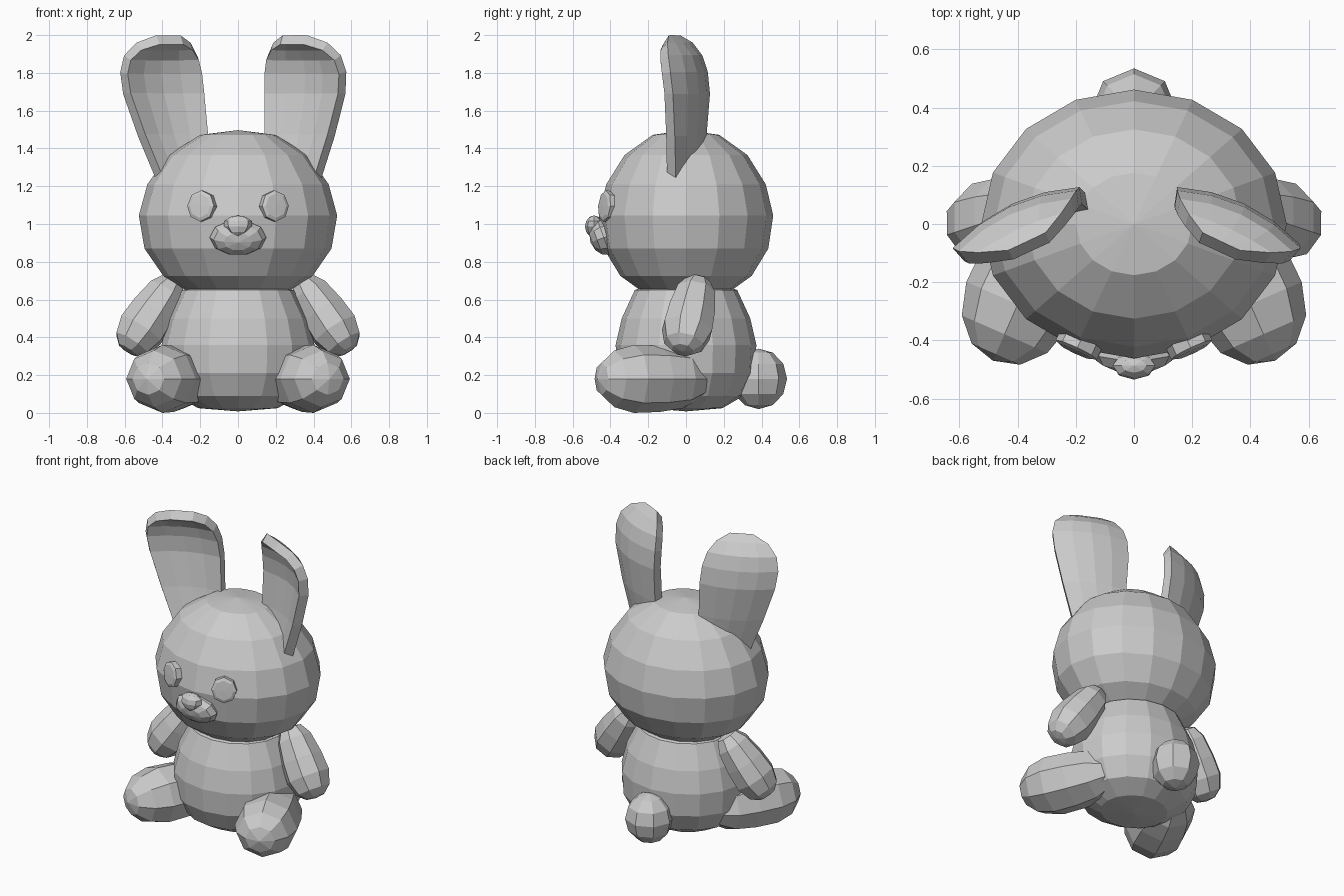
import bpy, bmesh, math
from mathutils import Matrix, Vector

cube = bpy.data.objects.get("Cube")
if cube:
    bpy.data.objects.remove(cube, do_unlink=True)

grey = bpy.data.materials.new("plush_grey")
grey.use_nodes = True
grey.diffuse_color = (0.6, 0.6, 0.6, 1)
grey.node_tree.nodes["Principled BSDF"].inputs["Base Color"].default_value = (0.6, 0.6, 0.6, 1)


def finish(name, bm):
    bmesh.ops.recalc_face_normals(bm, faces=bm.faces[:])
    mesh = bpy.data.meshes.new(name)
    bm.to_mesh(mesh)
    bm.free()
    mesh.materials.append(grey)
    obj = bpy.data.objects.new(name, mesh)
    bpy.context.scene.collection.objects.link(obj)
    return obj


def lathe(name, profile, segs, matrix=Matrix(), sx=1.0, sy=1.0):
    """Revolve (radius, height) points round local z; zero radius makes a pole."""
    bm = bmesh.new()
    rings = []
    for r, z in profile:
        count = segs if r > 0 else 1
        rings.append([bm.verts.new(matrix @ Vector((
            r * sx * math.cos(math.tau * i / segs),
            r * sy * math.sin(math.tau * i / segs), z))) for i in range(count)])
    for a, b in zip(rings, rings[1:]):
        for i in range(segs):
            j = (i + 1) % segs
            corners = [a[i % len(a)], a[j % len(a)], b[j % len(b)], b[i % len(b)]]
            bm.faces.new(list(dict.fromkeys(corners)))
    return finish(name, bm)


def limb(name, start, end, profile, segs, sx=1.0, sy=1.0):
    """Lathe along the line from start to end, heights as fractions of its length."""
    start, end = Vector(start), Vector(end)
    axis = end - start
    matrix = Matrix.Translation(start) @ axis.to_track_quat('Z', 'Y').to_matrix().to_4x4()
    return lathe(name, [(r, t * axis.length) for r, t in profile], segs, matrix, sx, sy)


def ball(name, centre, size, segs, rings, tilt=0.0):
    profile = [(math.sin(math.pi * k / rings) if 0 < k < rings else 0,
                -size[2] * math.cos(math.pi * k / rings)) for k in range(rings + 1)]
    matrix = Matrix.Translation(centre) @ Matrix.Rotation(tilt, 4, 'X')
    return lathe(name, profile, segs, matrix, size[0], size[1])


# Ear rows: height, inner edge, outer edge, forward offset, depth of the cup
EAR_ROWS = [(1.25, .10, .42, -.11, .02), (1.47, .10, .485, -.135, .035),
            (1.69, .09, .54, -.15, .045), (1.80, .095, .55, -.14, .045),
            (1.88, .115, .53, -.12, .04), (1.94, .16, .47, -.09, .015),
            (1.975, .23, .37, -.055, 0)]


def ear(name, side, lean):
    """A cupped leaf turned inwards, thickened into a rimmed shell."""
    bm = bmesh.new()
    grid = []
    for z, inner, outer, fwd, cup in EAR_ROWS:
        row = []
        for k in range(5):
            v = k / 2 - 1
            u = inner + (outer - inner) * k / 4
            n = fwd - cup * (1 - v * v)
            x = .9 * u - .42 * n + lean * (z - 1.3)
            row.append(bm.verts.new((side * x, -.42 * u - .9 * n, z)))
        grid.append(row)
    for a, b in zip(grid, grid[1:]):
        for k in range(4):
            bm.faces.new((a[k], a[k + 1], b[k + 1], b[k]))
    obj = finish(name, bm)
    solid = obj.modifiers.new("thickness", 'SOLIDIFY')
    solid.thickness = .06
    solid.offset = 0


# Head and body
lathe("head", [(0, .62), (.26, .64), (.395, .725), (.495, .87), (.525, 1.045),
               (.48, 1.21), (.37, 1.365), (.2, 1.472), (0, 1.497)], 16, sy=.88)
lathe("body", [(0, .008), (.21, .025), (.33, .09), (.395, .21), (.405, .36),
               (.37, .5), (.295, .65), (0, .75)], 16, sy=.92)

# Tail
ball("tail", (0, .385, .18), (.15, .15, .16), 8, 6)

# Limbs, ears and eyes on each side
ARM = [(0, 0), (.07, .03), (.11, .17), (.133, .45), (.14, .7), (.11, .89), (.06, .98), (0, 1)]
LEG = [(0, 0), (.1, .04), (.155, .2), (.175, .42), (.18, .66), (.15, .84), (.085, .96), (0, 1)]
EYE = [(0, -.03), (.078, -.03), (.078, .008), (.06, .016), (0, .018)]
for side, label, lean in ((1, "left", 0.0), (-1, "right", .1)):
    limb(label + "_arm", (side * .335, .065, .705), (side * .59, -.02, .325), ARM, 8, 1, .95)
    limb(label + "_leg", (side * .235, .10, .18), (side * .485, -.47, .18), LEG, 8, 1.07)
    ear(label + "_ear", side, lean)
    centre = Vector((side * .195, -.425, 1.095))
    limb(label + "_eye", centre, centre + Vector((side * .42, -.9, .1)).normalized(), EYE, 8, 1, 1.06)

# Muzzle facing forward, and a nose that narrows downwards
ball("muzzle", (0, -.435, .928), (.15, .1, .075), 10, 6, math.radians(110))
nose = ball("nose", (0, -.487, .987), (.085, .048, .058), 8, 6)
for vert in nose.data.vertices:
    drop = max(0, (1.01 - vert.co.z) / .08)
    vert.co.x *= 1 - .5 * min(1, drop)
